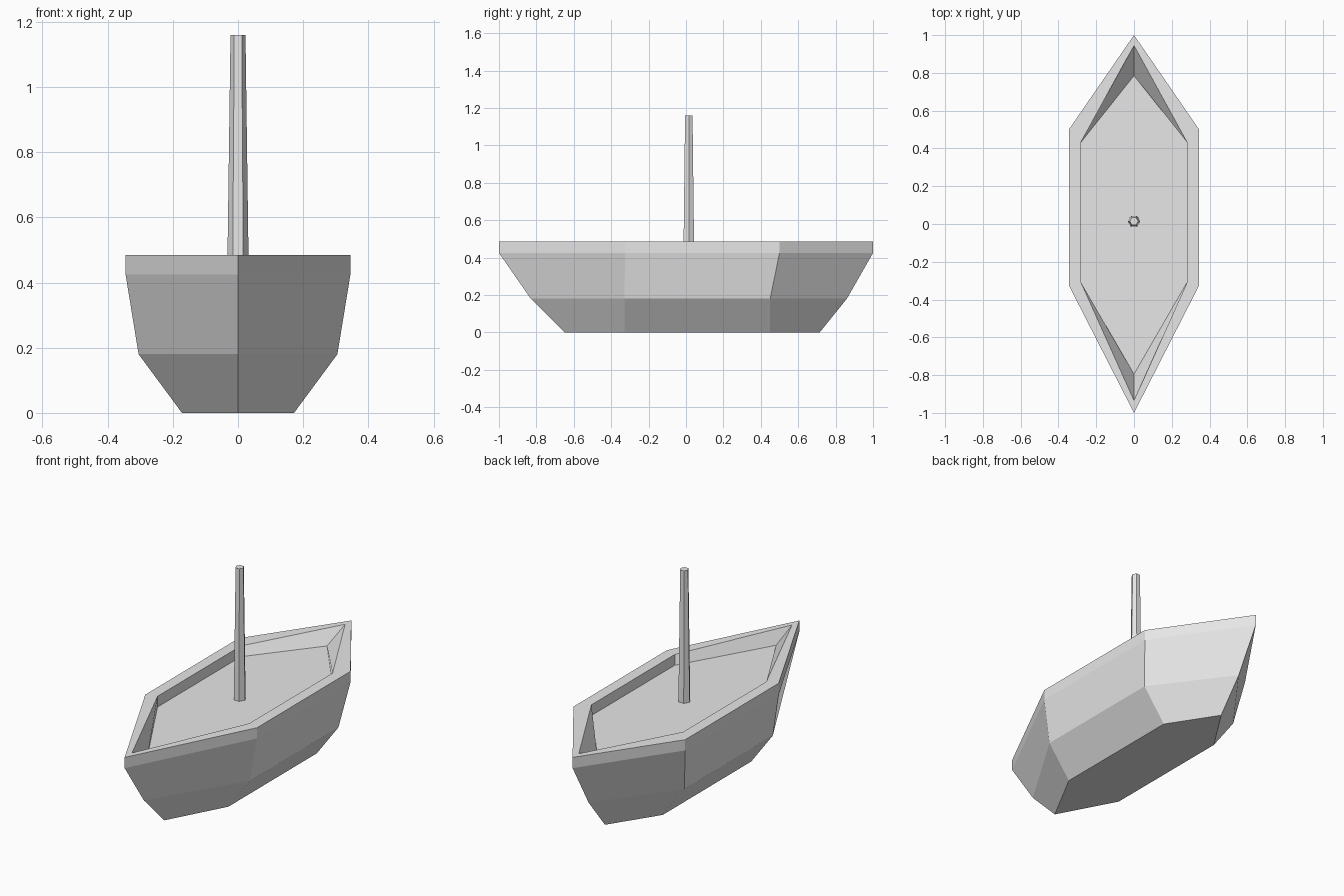
import bpy
import bmesh

cube = bpy.data.objects.get("Cube")
if cube:
    bpy.data.objects.remove(cube, do_unlink=True)

grey = bpy.data.materials.new("plain grey")
grey.use_nodes = True
colour = (0.8, 0.8, 0.8, 1)
grey.diffuse_color = colour
grey.node_tree.nodes["Principled BSDF"].inputs["Base Color"].default_value = colour


def finish(name, bm):
    bmesh.ops.recalc_face_normals(bm, faces=bm.faces)
    mesh = bpy.data.meshes.new(name)
    bm.to_mesh(mesh)
    bm.free()
    mesh.materials.append(grey)
    obj = bpy.data.objects.new(name, mesh)
    bpy.context.collection.objects.link(obj)
    return obj


def boat_ring(bm, z, half_width, bow, front, back, stern):
    """Pointed six-sided outline of the hull at one height."""
    outline = [(0, bow), (half_width, front), (half_width, back),
               (0, stern), (-half_width, back), (-half_width, front)]
    return [bm.verts.new((x, y, z)) for x, y in outline]


# Hull: keel, chine, strake, outer rim, inner rim, deck
sections = [
    (0.0, 0.172, -0.65, -0.33, 0.45, 0.715),
    (0.18, 0.305, -0.83, -0.33, 0.45, 0.86),
    (0.425, 0.345, -1.0, -0.325, 0.5, 1.0),
    (0.485, 0.345, -1.0, -0.325, 0.5, 1.0),
    (0.485, 0.283, -0.935, -0.305, 0.43, 0.945),
    (0.425, 0.283, -0.795, -0.305, 0.43, 0.785),
]
bm = bmesh.new()
rings = [boat_ring(bm, *s) for s in sections]
for low, high in zip(rings, rings[1:]):
    for i in range(6):
        j = (i + 1) % 6
        bm.faces.new((low[i], low[j], high[j], high[i]))
bm.faces.new(rings[0][::-1])
bm.faces.new(rings[-1])
finish("hull", bm)

# Mast: tapered hexagonal post standing on the deck
bm = bmesh.new()
base, top = 0.425, 1.16
bmesh.ops.create_cone(bm, cap_ends=True, segments=6, radius1=0.033,
                      radius2=0.023, depth=top - base)
# turn so that two corners point sideways
corner = max(bm.verts, key=lambda v: v.co.x)
if abs(corner.co.y) > 0.001:
    for v in bm.verts:
        v.co.x, v.co.y = v.co.y, -v.co.x
mast = finish("mast", bm)
mast.location = (0, 0.015, (base + top) / 2)
